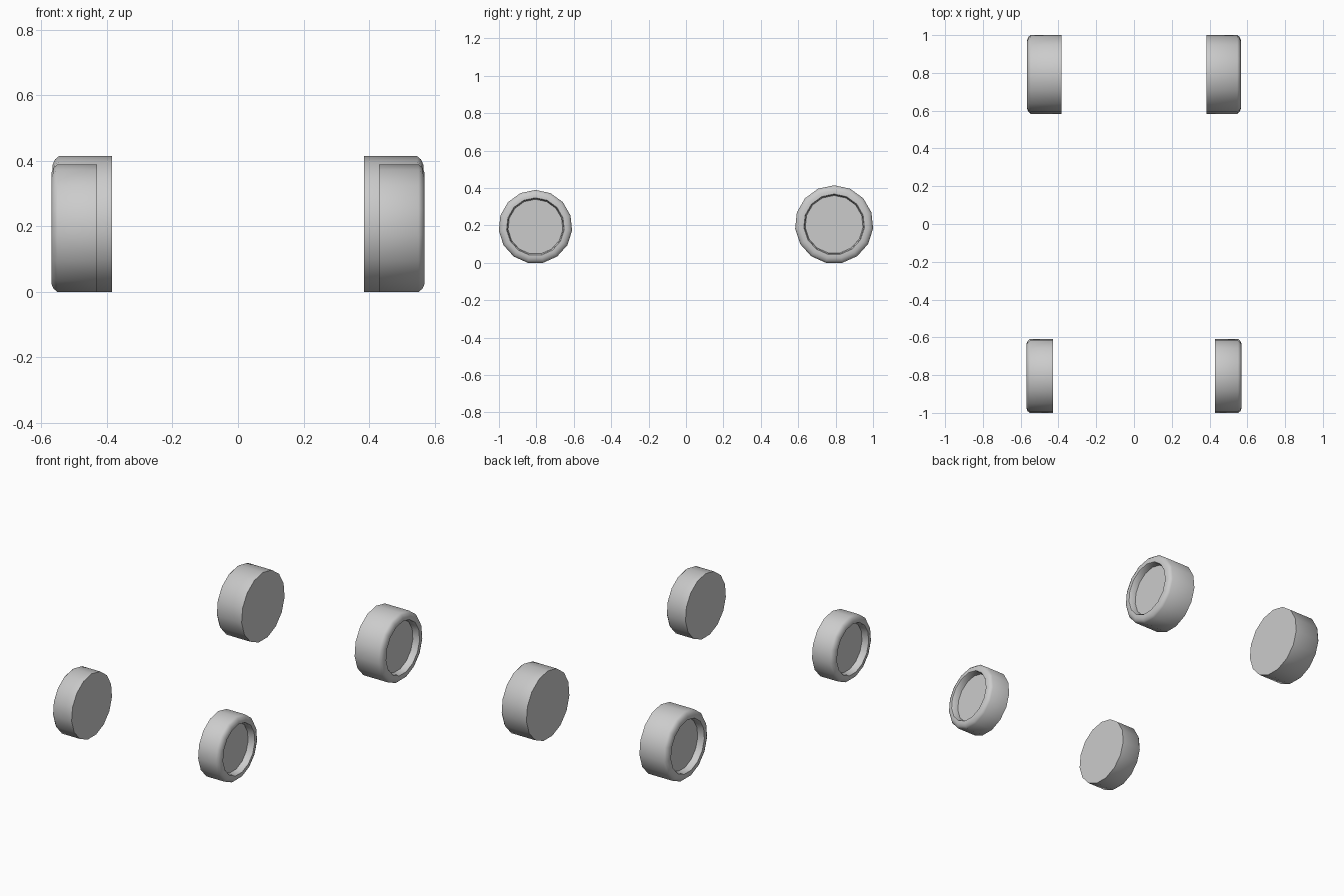
import bpy, bmesh, math

if "Cube" in bpy.data.objects:
    bpy.data.objects.remove(bpy.data.objects["Cube"])

SIDES = 15


def wheel(name, side, y, radius, x_in, x_out, hole):
    """Spin a tyre profile of (x, radius) points about the x axis, with capped ends."""
    profile = [
        (x_in, radius),
        (x_out - 0.019, radius),
        (x_out - 0.007, radius - 0.010),
        (x_out, radius - 0.026),
        (x_out, hole + 0.004),
        (x_out - 0.006, hole),
        (x_out - 0.04, hole - 0.004),
    ]
    cz = radius * math.cos(math.pi / SIDES)  # flat side rests on the ground
    bm = bmesh.new()
    rings = []
    for x, r in profile:
        ring = []
        for i in range(SIDES):
            a = 2 * math.pi * i / SIDES
            ring.append(bm.verts.new((side * x, y + r * math.sin(a), cz + r * math.cos(a))))
        rings.append(ring)
    for a, b in zip(rings, rings[1:]):
        for i in range(SIDES):
            j = (i + 1) % SIDES
            bm.faces.new((a[i], a[j], b[j], b[i]))
    bm.faces.new(rings[0])   # flat inner side
    bm.faces.new(rings[-1])  # recessed hub disc
    bmesh.ops.recalc_face_normals(bm, faces=bm.faces)
    mesh = bpy.data.meshes.new(name)
    bm.to_mesh(mesh)
    bm.free()
    obj = bpy.data.objects.new(name, mesh)
    bpy.context.collection.objects.link(obj)
    bpy.ops.object.select_all(action='DESELECT')
    obj.select_set(True)
    bpy.context.view_layer.objects.active = obj
    bpy.ops.object.shade_smooth_by_angle(angle=math.radians(50))


# Narrow front wheels and wider, larger rear wheels, mirrored left and right
for label, side in (("left", -1), ("right", 1)):
    wheel("front_wheel_" + label, side, -0.805, 0.197, 0.43, 0.57, 0.151)
    wheel("rear_wheel_" + label, side, 0.792, 0.2095, 0.384, 0.566, 0.159)
